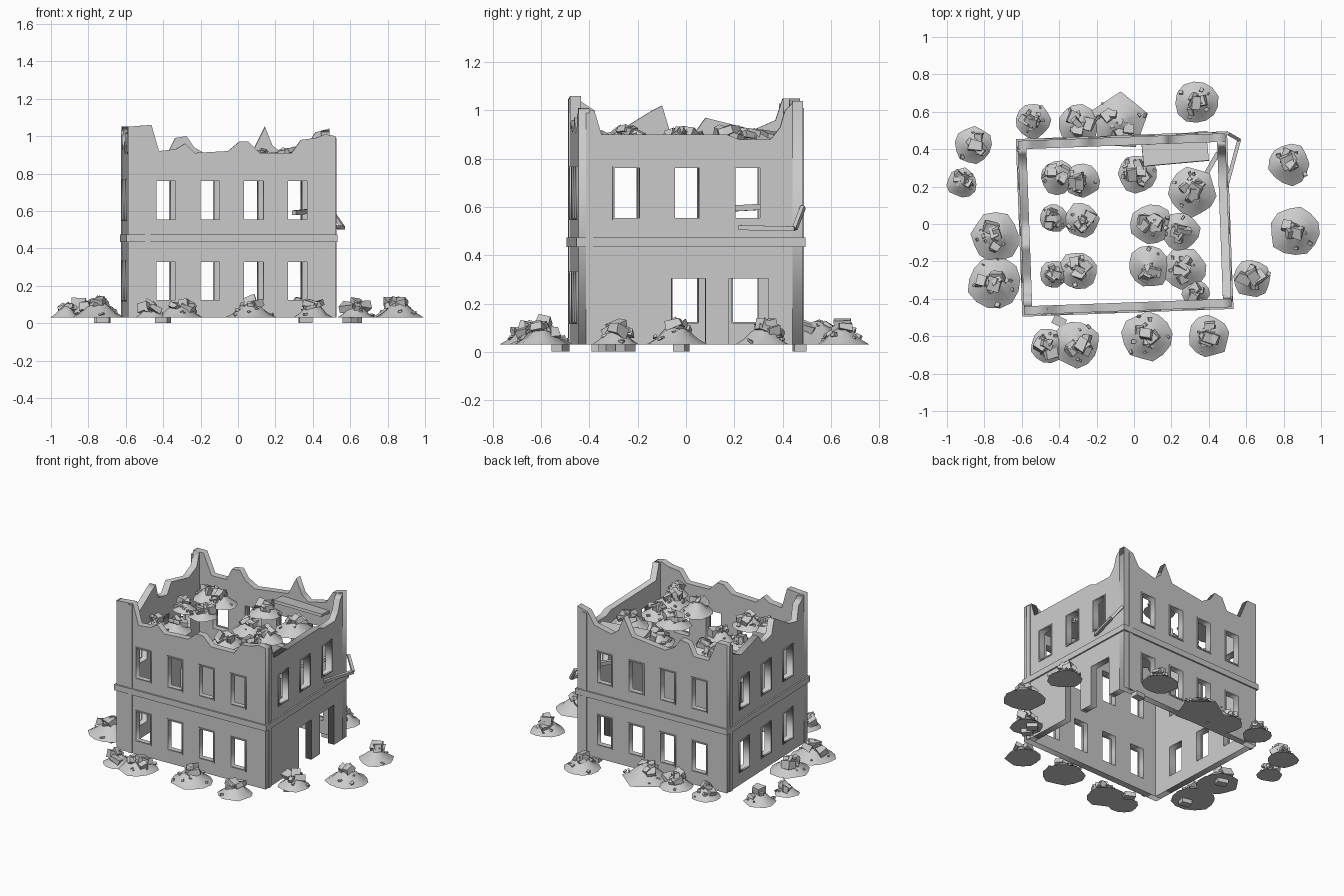
import bpy
import bmesh
import random
from math import radians, pi, sin, cos
from mathutils import Matrix, Vector, Euler

random.seed(7)
cube = bpy.data.objects.get("Cube")
if cube:
    bpy.data.objects.remove(cube, do_unlink=True)

concrete = bpy.data.materials.new("grey concrete")
concrete.use_nodes = True
grey = (.6, .6, .6, 1)
concrete.diffuse_color = grey
concrete.node_tree.nodes["Principled BSDF"].inputs["Base Color"].default_value = grey

# Building frame: slightly turned on the site
HX, HY, THICK, BASE = .555, .465, .045, .03
SITE = Matrix.Translation((-.05, 0, 0)) @ Matrix.Rotation(radians(2.1), 4, 'Z')


def add_object(name, mesh, matrix=Matrix.Identity(4)):
    mesh.transform(matrix)
    mesh.materials.clear()
    mesh.materials.append(concrete)
    obj = bpy.data.objects.new(name, mesh)
    bpy.context.collection.objects.link(obj)
    return obj


def from_bmesh(name, bm, matrix=Matrix.Identity(4)):
    bmesh.ops.recalc_face_normals(bm, faces=bm.faces)
    mesh = bpy.data.meshes.new(name)
    bm.to_mesh(mesh)
    bm.free()
    return add_object(name, mesh, matrix)


def box(bm, size, matrix):
    scale = Matrix.Diagonal((*size, 1))
    return bmesh.ops.create_cube(bm, size=1, matrix=matrix @ scale)["verts"]


def plate(name, outlines, depth, matrix):
    """Extruded flat outline; the outlines after the first are holes."""
    curve = bpy.data.curves.new(name, 'CURVE')
    curve.dimensions = '2D'
    curve.fill_mode = 'BOTH'
    curve.extrude = depth / 2
    for outline in outlines:
        spline = curve.splines.new('POLY')
        spline.points.add(len(outline) - 1)
        for point, (u, v) in zip(spline.points, outline):
            point.co = (u, v, 0, 1)
        spline.use_cyclic_u = True
    temp = bpy.data.objects.new(name, curve)
    bpy.context.collection.objects.link(temp)
    graph = bpy.context.evaluated_depsgraph_get()
    mesh = bpy.data.meshes.new_from_object(temp.evaluated_get(graph))
    bpy.data.objects.remove(temp, do_unlink=True)
    return add_object(name, mesh, matrix)


def rect(u, w, low, high):
    a, b = u - w / 2, u + w / 2
    return [(a, low), (b, low), (b, high), (a, high)]


def wall_matrix(turn, offset):
    """Maps (along wall, up, outward) onto one side of the building."""
    return (SITE @ Matrix.Rotation(turn * pi / 2, 4, 'Z')
            @ Matrix.Translation((0, -offset, 0)) @ Matrix.Rotation(pi / 2, 4, 'X'))


def build_wall(side, turn, half, offset, top, columns, doors=()):
    outline = [(-half, BASE)]
    for u, w in doors:
        a, b = u - w / 2, u + w / 2
        outline += [(a, BASE), (a, .305), (b, .305), (b, BASE)]
    outline += [(half, BASE)] + top[::-1]
    openings = [(u, .55, .765) for u in columns]
    if not doors:
        openings += [(u, .12, .33) for u in columns]
    holes = [rect(u, .11, low, high) for u, low, high in openings]
    plate(side + "_wall", [outline] + holes, THICK, wall_matrix(turn, offset - THICK / 2))
    # Slim frames around the windows
    for i, (u, low, high) in enumerate(openings):
        rings = [rect(u, .118, low - .004, high + .004), rect(u, .102, low + .004, high - .004)]
        plate(f"{side}_window_frame_{i}", rings, .012, wall_matrix(turn, offset))
    # Ledge between the floors
    bm = bmesh.new()
    box(bm, (2 * offset_other(offset) + .02, .04, .025), Matrix.Translation((0, .455, -.0025)))
    from_bmesh(side + "_ledge", bm, wall_matrix(turn, offset))


def offset_other(offset):
    return HX if offset == HY else HY


# Walls with broken tops
four = [-.352, -.117, .117, .352]
three = [-.265, -.015, .235]
IN = HY - THICK
build_wall("front", 0, HX, HY, [
    (-HX, 1.05), (-.43, 1.06), (-.39, .92), (-.3, .93), (-.25, .96), (-.2, .91), (-.02, .92),
    (.04, .97), (.09, .97), (.15, .91), (.32, .91), (.37, .98), (.45, .99), (.5, 1.01), (HX, 1)], four)
build_wall("right", 1, IN, HX, [
    (-IN, 1), (-.4, 1), (-.37, .9), (.15, .9), (.2, .88), (.33, .88), (.37, .93),
    (.39, 1), (IN, 1.03)], three, [(-.01, .14), (.24, .165)])
build_wall("back", 2, HX, HY, [
    (-HX, 1.04), (-.48, 1.02), (-.43, .94), (-.3, .91), (-.25, .95), (-.21, 1.05), (-.15, .93),
    (.1, .9), (.17, .94), (.21, 1), (.27, .99), (.31, .91), (.42, .91), (.48, 1.05), (HX, 1.05)], four)
build_wall("left", 3, IN, HX, [
    (-IN, 1.05), (-.39, .96), (-.3, .92), (-.1, .97), (-.05, .9), (.05, .92), (.08, 1.02),
    (.12, 1), (.25, .92), (.34, .9), (.36, 1), (IN, 1.04)], three)

# Upright strips beside the corners
for name, turn, u, offset, high in (
        ("front_strip", 0, -.45, HY, 1.05), ("right_strip", 1, -.42, HX, .99),
        ("back_strip", 2, -.5, HY, 1.01), ("left_strip", 3, -.42, HX, 1.03)):
    bm = bmesh.new()
    box(bm, (.03, high - BASE, .012), Matrix.Translation((u, (high + BASE) / 2, 0)))
    from_bmesh(name, bm, wall_matrix(turn, offset))


# Rubble: a smooth mound with broken blocks on it
def rubble(name, x, y, radius, z=BASE, sides=13):
    bm = bmesh.new()
    height = .035 + radius * .3
    phase = random.uniform(0, pi)
    spread = [random.uniform(.85, 1) for _ in range(sides)]
    rings = []
    for scale, level in ((1, 0), (.7, .3), (.4, .75), (.15, 1)):
        ring = []
        for i, s in enumerate(spread):
            a = phase + 2 * pi * i / sides
            r = radius * s * scale
            up = height * level * random.uniform(.85, 1.1)
            ring.append(bm.verts.new((r * cos(a), r * sin(a), up)))
        rings.append(ring)
    for low, high in zip(rings, rings[1:]):
        for i in range(sides):
            j = (i + 1) % sides
            bm.faces.new((low[i], low[j], high[j], high[i]))
    bm.faces.new(rings[0])
    bm.faces.new(rings[-1])
    for face in bm.faces:
        face.smooth = len(face.verts) == 4
    # Large blocks near the middle, small chips further out
    for i in range(14):
        large = i < 6
        reach = radius * random.uniform(.05, .5 if large else .85)
        a = random.uniform(0, 2 * pi)
        w = random.uniform(.04, .07) if large else random.uniform(.01, .025)
        w *= min(1, radius / .1)
        up = height * (1 - reach / radius) + w * .2
        tilt = Euler([random.uniform(-.5, .5), random.uniform(-.5, .5), random.uniform(0, pi)])
        place = Matrix.Translation((reach * cos(a), reach * sin(a), up)) @ tilt.to_matrix().to_4x4()
        for v in box(bm, (w, w * random.uniform(.5, 1), w * random.uniform(.35, .8)), place):
            v.co += Vector([random.uniform(-.1, .1) * w for _ in range(3)])
    from_bmesh(name, bm, Matrix.Translation((x, y, z)))


ground_piles = [
    (-.86, .42, .11), (-.92, .22, .085), (-.74, -.07, .14), (-.75, -.31, .15), (.83, .32, .12),
    (.86, -.04, .145), (.63, -.29, .11), (-.46, -.65, .1), (-.31, -.64, .135), (.07, -.6, .14),
    (.4, -.6, .12), (-.54, .55, .1), (-.3, .53, .115), (.34, .65, .125)]
upper_piles = [
    (-.41, .25, .1), (-.28, .23, .1), (-.43, .03, .08), (-.28, .02, .1), (.02, .27, .11),
    (.09, 0, .12), (.25, -.04, .11), (.31, .17, .14), (.08, -.23, .12), (.27, -.24, .12),
    (-.43, -.27, .08), (-.3, -.25, .11), (.33, -.37, .08)]
for i, pile in enumerate(ground_piles):
    rubble(f"ground_rubble_{i}", *pile)
for i, pile in enumerate(upper_piles):
    rubble(f"upper_rubble_{i}", *pile, z=.835)
rubble("back_rubble_sheet", -.08, .55, .18, sides=5)

# Half-buried chunks at ground level
bm = bmesh.new()
for x, y in ((-.72, -.36), (-.4, -.52), (.6, -.32), (.36, .47), (-.73, -.02), (.62, -.25)):
    box(bm, (.07, .05, .03), Matrix.Translation((x, y, .017)) @ Matrix.Rotation(x * 9, 4, 'Z'))
from_bmesh("buried_chunks", bm)

# Fallen roof slab
bm = bmesh.new()
box(bm, (.35, .125, .018), Matrix.Translation((.22, .385, .895))
    @ Euler((-.15, .05, .09)).to_matrix().to_4x4())
from_bmesh("fallen_slab", bm)


# Broken beams
def beam(name, start, end, width):
    start, end = Vector(start), Vector(end)
    span = end - start
    bm = bmesh.new()
    box(bm, (width, width, span.length), Matrix.Translation((start + end) / 2)
        @ span.to_track_quat('Z', 'Y').to_matrix().to_4x4())
    from_bmesh(name, bm)


beam("outer_beam", (.5, .22, .515), (.562, .45, .51), .02)
beam("outer_beam_stub", (.562, .45, .51), (.5, .485, .6), .018)
beam("inner_beam", (.3, .12, .59), (.45, .38, .605), .025)
